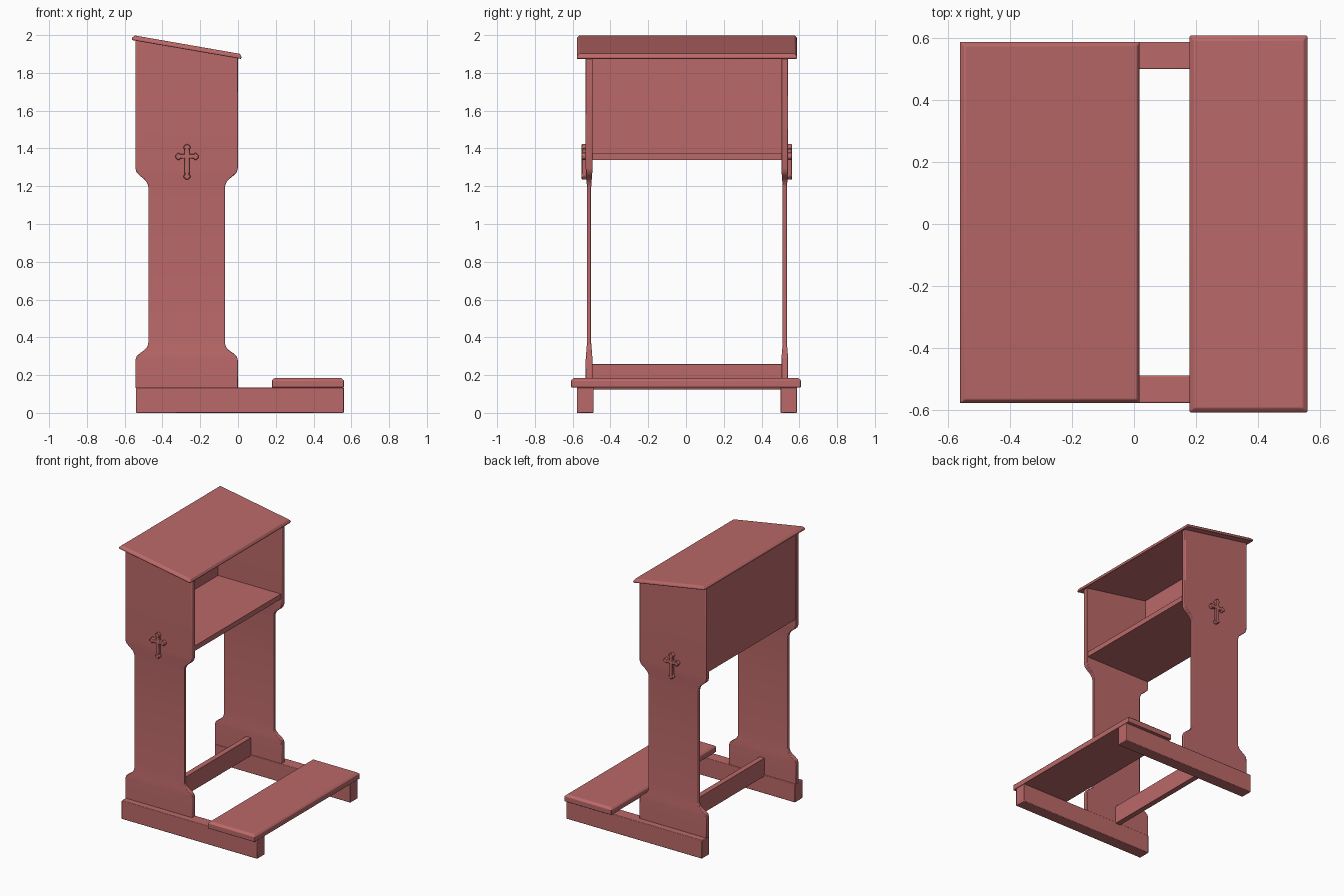
import bpy, bmesh, math
from mathutils import Vector

if "Cube" in bpy.data.objects:
    bpy.data.objects.remove(bpy.data.objects["Cube"])

YC = 0.005  # the stand sits slightly off the kneeler's centre line


def finish(name, bm, bevel=0.0, segs=2, angle=40):
    bmesh.ops.recalc_face_normals(bm, faces=bm.faces)
    me = bpy.data.meshes.new(name)
    bm.to_mesh(me)
    bm.free()
    ob = bpy.data.objects.new(name, me)
    bpy.context.collection.objects.link(ob)
    if bevel:
        m = ob.modifiers.new("Bevel", 'BEVEL')
        m.width, m.segments = bevel, segs
        m.limit_method, m.angle_limit = 'ANGLE', math.radians(angle)
    bpy.context.view_layer.objects.active = ob
    ob.select_set(True)
    bpy.ops.object.shade_smooth_by_angle(angle=math.radians(30))
    ob.select_set(False)
    return ob


def prism(name, outline, y0, y1, bevel=0.0, segs=2):
    """Extrude an (x, z) outline from y0 to y1."""
    bm = bmesh.new()
    f = bm.faces.new([bm.verts.new((x, y0, z)) for x, z in outline])
    r = bmesh.ops.extrude_face_region(bm, geom=[f])
    vs = [v for v in r["geom"] if isinstance(v, bmesh.types.BMVert)]
    bmesh.ops.translate(bm, verts=vs, vec=Vector((0, y1 - y0, 0)))
    return finish(name, bm, bevel, segs)


def box(name, x0, x1, y0, y1, z0, z1, bevel=0.0):
    return prism(name, [(x0, z0), (x1, z0), (x1, z1), (x0, z1)], y0, y1, bevel)


def slab(name, corners, y0, y1, chamfer, drop):
    """Board from lower-left, lower-right, upper-right, upper-left (x, z),
    with its upper rim chamfered inward."""
    bl, br, tr, tl = [Vector((x, 0, z)) for x, z in corners]
    along = (tr - tl).normalized()
    down = (bl - tl).normalized() * drop
    bm = bmesh.new()
    rings = []
    for l, r, c in ((bl, br, 0), (tl + down, tr + down, 0), (tl, tr, chamfer)):
        a, b = l + along * c, r - along * c
        rings.append([bm.verts.new((p.x, y, p.z)) for p, y in
                      ((a, y0 + c), (b, y0 + c), (b, y1 - c), (a, y1 - c))])
    for lo, hi in zip(rings, rings[1:]):
        for i in range(4):
            j = (i + 1) % 4
            bm.faces.new((lo[i], lo[j], hi[j], hi[i]))
    bm.faces.new(rings[0][::-1])
    bm.faces.new(rings[-1])
    return finish(name, bm, 0.003, 2, 25)


def side_panel(name, yc):
    """Upright lofted in rows: height, inset from full width, half thickness."""
    shoulder = [(0.0, 0.0), (0.022, 0.006), (0.038, 0.022), (0.054, 0.042),
                (0.070, 0.058), (0.088, 0.066), (0.100, 0.068)]
    n = len(shoulder) - 1
    thick = lambda i: 0.018 - 0.007 * i / n
    rows = [(0.13, 0.0, 0.018)]
    rows += [(0.28 + 0.9 * d, s, thick(i)) for i, (d, s) in enumerate(shoulder)]
    rows += [(1.295 - d, s, thick(i)) for i, (d, s) in reversed(list(enumerate(shoulder)))]
    rows.append((None, 0.0, 0.018))
    bm = bmesh.new()
    rings = []
    for z, s, t in rows:
        l, r = -0.543 + s, -0.001 - s
        zl, zr = (1.975, 1.882) if z is None else (z, z)
        rings.append([bm.verts.new(c) for c in
                      ((l, yc - t, zl), (r, yc - t, zr), (r, yc + t, zr), (l, yc + t, zl))])
    for lo, hi in zip(rings, rings[1:]):
        for i in range(4):
            j = (i + 1) % 4
            bm.faces.new((lo[i], lo[j], hi[j], hi[i]))
    bm.faces.new(rings[0][::-1])
    bm.faces.new(rings[-1])
    return finish(name, bm, 0.004, 2, 60)


def cross_outline(cx, cz):
    """Four arms with lobed tips, right / up / left / down."""
    pts = []
    for k, L in enumerate((0.062, 0.065, 0.062, 0.123)):
        half = [(0.012, -0.012), (L - 0.026, -0.012), (L - 0.023, -0.018),
                (L - 0.015, -0.020), (L - 0.009, -0.014), (L - 0.002, -0.009)]
        arm = half + [(L, 0.0)] + [(u, -v) for u, v in reversed(half)][:-1]
        a = k * math.pi / 2
        pts += [(cx + u * math.cos(a) - v * math.sin(a),
                 cz + u * math.sin(a) + v * math.cos(a)) for u, v in arm]
    return pts


# mirrored pairs: feet, uprights, crosses
for side, s in (("front", -1), ("back", 1)):
    y = sorted((YC + s * 0.495, YC + s * 0.583))
    box(side + "_foot", -0.54, 0.56, y[0], y[1], 0.0, 0.135, 0.004)
    side_panel(side + "_side_panel", YC + s * 0.518)
    y = sorted((YC + s * 0.53, YC + s * 0.557))
    prism(side + "_cross", cross_outline(-0.27, 1.358), y[0], y[1], 0.003, 1)

# book compartment
prism("compartment_back", [(-0.54, 1.34), (-0.515, 1.34), (-0.515, 1.968), (-0.54, 1.972)],
      YC - 0.503, YC + 0.503)
box("compartment_shelf", -0.54, -0.006, YC - 0.503, YC + 0.503, 1.34, 1.377)

# slanted desk top
slab("desk_top", [(-0.563, 1.974), (0.016, 1.874), (0.021, 1.899), (-0.558, 2.0)],
     YC - 0.583, YC + 0.583, 0.012, 0.014)

# lower stretcher
box("stretcher", -0.29, -0.25, YC - 0.503, YC + 0.503, 0.125, 0.258, 0.002)

# kneeling board
slab("kneeling_board", [(0.18, 0.135), (0.56, 0.135), (0.56, 0.185), (0.18, 0.185)],
     -0.608, 0.608, 0.014, 0.012)

# one shared wood colour
mat = bpy.data.materials.new("red_wood")
mat.diffuse_color = (0.5, 0.14, 0.14, 1)
mat.use_nodes = True
mat.node_tree.nodes["Principled BSDF"].inputs["Base Color"].default_value = mat.diffuse_color
for ob in bpy.context.collection.objects:
    ob.data.materials.append(mat)
